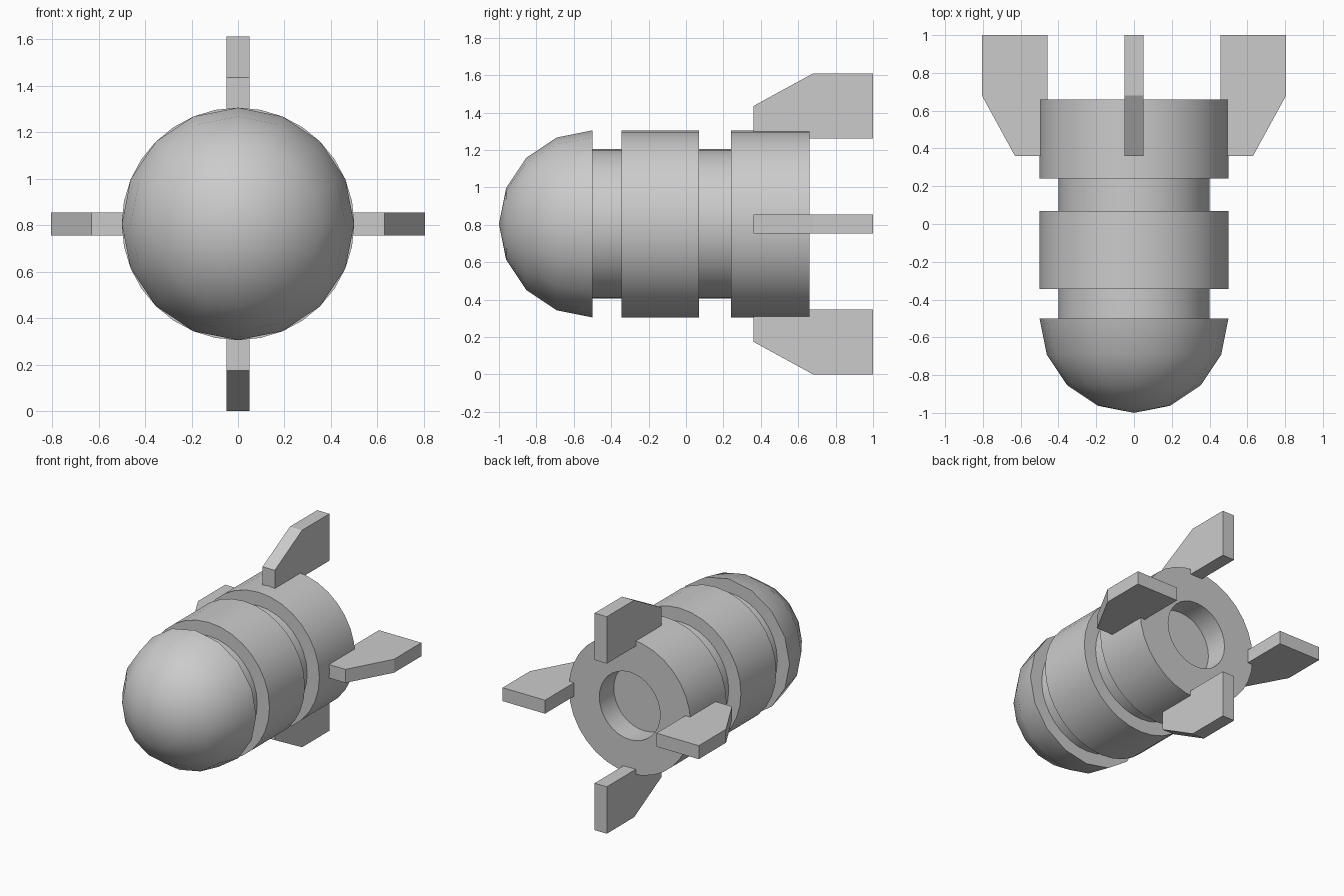
import bpy, bmesh, math
from mathutils import Matrix

if "Cube" in bpy.data.objects:
    bpy.data.objects.remove(bpy.data.objects["Cube"])

AXIS_Z = 0.805  # height of the body's long axis


def finish(name, bm, smooth):
    bmesh.ops.recalc_face_normals(bm, faces=bm.faces)
    bm.transform(Matrix.Translation((0, 0, AXIS_Z)))
    mesh = bpy.data.meshes.new(name)
    bm.to_mesh(mesh)
    bm.free()
    obj = bpy.data.objects.new(name, mesh)
    bpy.context.collection.objects.link(obj)
    if smooth:
        bpy.ops.object.select_all(action='DESELECT')
        obj.select_set(True)
        bpy.context.view_layer.objects.active = obj
        bpy.ops.object.shade_smooth_by_angle(angle=math.radians(35))
    return obj


def lathe(name, profile, sides):
    """Revolve (radius, y) points around the y axis; radius 0 closes to a point."""
    bm = bmesh.new()
    rings = []
    for r, y in profile:
        if r == 0:
            rings.append([bm.verts.new((0, y, 0))] * sides)
        else:
            rings.append([bm.verts.new((r * math.cos(math.tau * i / sides), y,
                                        r * math.sin(math.tau * i / sides)))
                          for i in range(sides)])
    for a, b in zip(rings, rings[1:]):
        for i in range(sides):
            j = (i + 1) % sides
            quad = list(dict.fromkeys((a[i], a[j], b[j], b[i])))
            bm.faces.new(quad)
    return finish(name, bm, True)


# Low-poly hemispherical nose with a flat back
nose = [(0.5 * math.sin(math.radians(a)), -0.5 - 0.5 * math.cos(math.radians(a)))
        for a in (0, 22.5, 45, 67.5, 90)]
lathe("nose", nose + [(0, -0.5)], 16)

# Stepped body: two grooves, two wide bands and a rear exhaust recess
lathe("body", [(0, -0.5), (0.4, -0.5), (0.4, -0.345), (0.5, -0.345), (0.5, 0.07),
               (0.4, 0.07), (0.4, 0.24), (0.5, 0.24), (0.5, 0.66),
               (0.25, 0.66), (0.25, 0.49), (0, 0.49)], 32)

# Four tail fins: extruded (y, radius) outline, turned in quarter steps
FIN = [(0.36, 0.457), (0.36, 0.63), (0.68, 0.805), (1.0, 0.805), (1.0, 0.457)]
for k, side in enumerate(("top", "left", "bottom", "right")):
    bm = bmesh.new()
    face = bm.faces.new([bm.verts.new((-0.05, y, r)) for y, r in FIN])
    out = bmesh.ops.extrude_face_region(bm, geom=[face])
    verts = [v for v in out["geom"] if isinstance(v, bmesh.types.BMVert)]
    bmesh.ops.translate(bm, verts=verts, vec=(0.1, 0, 0))
    bm.transform(Matrix.Rotation(-k * math.pi / 2, 4, 'Y'))
    finish(side + "_fin", bm, False)
